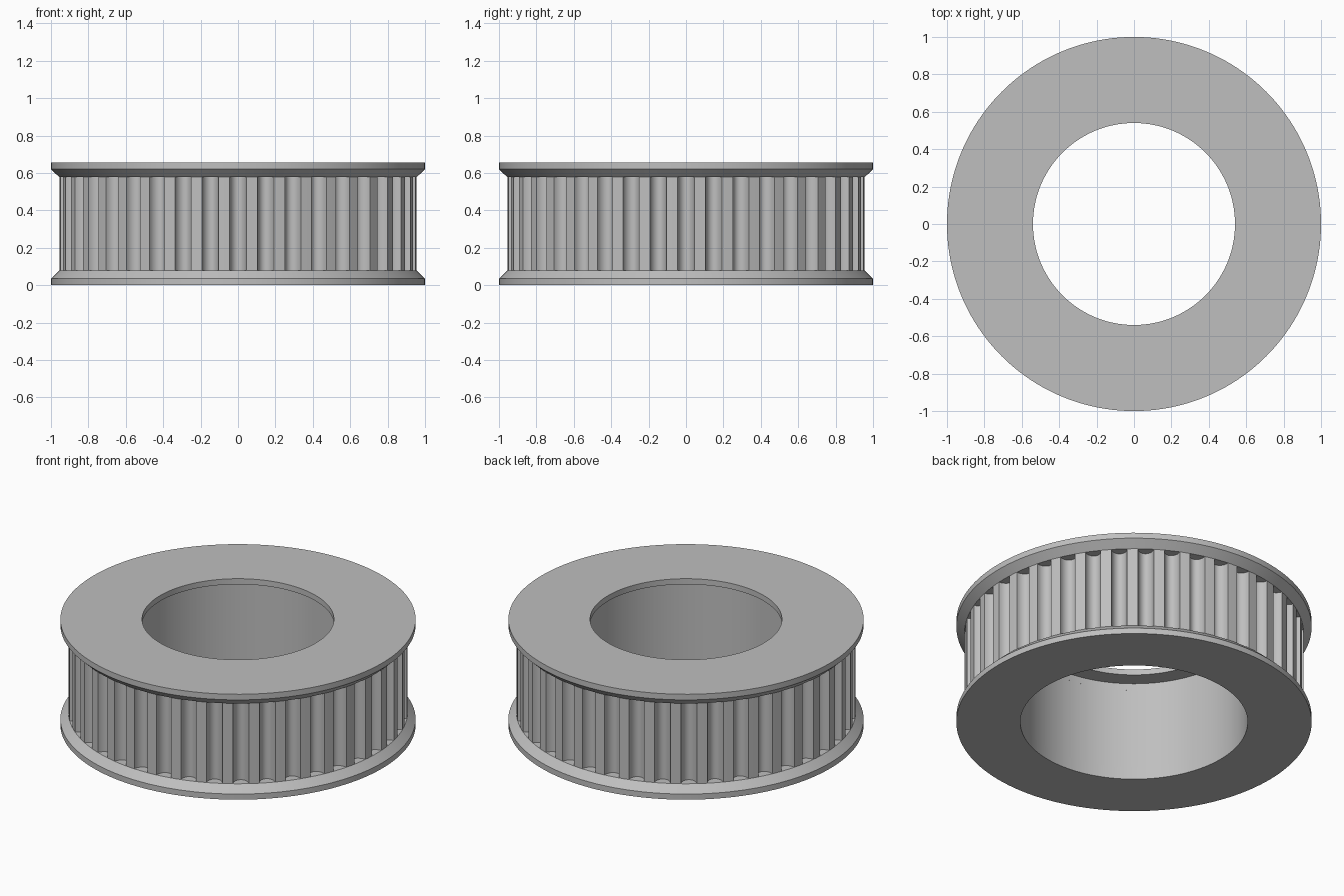
import bpy
import bmesh
from math import sin, cos, pi, radians

if "Cube" in bpy.data.objects:
    bpy.data.objects.remove(bpy.data.objects["Cube"], do_unlink=True)

TEETH = 40
HEIGHT = 0.655
SHEET = 0.035          # thickness of the flange rim
FLANGE = 0.078         # full flange height including its sloped shoulder
BORE = 0.64
LIP_BORE = 0.54
TIP = 0.955            # radius at the tooth tips
GROOVE_HALF = 0.047    # half the angle of one groove
GROOVE_DEPTH = 0.055

metal = bpy.data.materials.new("grey metal")
grey = (0.52, 0.52, 0.52, 1)
metal.diffuse_color = grey
metal.use_nodes = True
metal.node_tree.nodes["Principled BSDF"].inputs["Base Color"].default_value = grey


def ring(name, angles, profile):
    """Sweep a closed (radius, z) section around z; profile(i) gives it at each angle."""
    bm = bmesh.new()
    columns = [[bm.verts.new((r * cos(a), r * sin(a), z)) for r, z in profile(i)]
               for i, a in enumerate(angles)]
    for i, here in enumerate(columns):
        there = columns[(i + 1) % len(columns)]
        for j in range(len(here)):
            k = (j + 1) % len(here)
            bm.faces.new((here[j], there[j], there[k], here[k]))
    bmesh.ops.recalc_face_normals(bm, faces=bm.faces[:])
    mesh = bpy.data.meshes.new(name)
    bm.to_mesh(mesh)
    bm.free()
    mesh.materials.append(metal)
    obj = bpy.data.objects.new(name, mesh)
    bpy.context.collection.objects.link(obj)
    bpy.ops.object.select_all(action='DESELECT')
    obj.select_set(True)
    bpy.context.view_layer.objects.active = obj
    bpy.ops.object.shade_smooth_by_angle(angle=radians(30))
    return obj


# Flanges: flat rim with a sloped shoulder towards the teeth
circle = [2 * pi * i / 160 for i in range(160)]
shoulder = [(1, 0), (1, SHEET), (TIP, FLANGE), (BORE, FLANGE)]
lower = shoulder + [(BORE, 0)]
upper = [(r, HEIGHT - z) for r, z in shoulder]
upper += [(BORE, HEIGHT - SHEET), (LIP_BORE, HEIGHT - SHEET), (LIP_BORE, HEIGHT)]
ring("lower_flange", circle, lambda i: lower)
ring("upper_flange", circle, lambda i: upper)

# Toothed body: round-bottomed grooves between plain tooth tips
angles, radii = [], []
pitch = 2 * pi / TEETH
for tooth in range(TEETH):
    middle = tooth * pitch
    for s in range(13):
        t = pi * s / 12
        angles.append(middle - GROOVE_HALF * cos(t))
        radii.append(TIP - GROOVE_DEPTH * sin(t))
    angles.append(middle + pitch / 2)
    radii.append(TIP)

ring("toothed_body", angles,
     lambda i: [(BORE, FLANGE), (radii[i], FLANGE),
                (radii[i], HEIGHT - FLANGE), (BORE, HEIGHT - FLANGE)])
